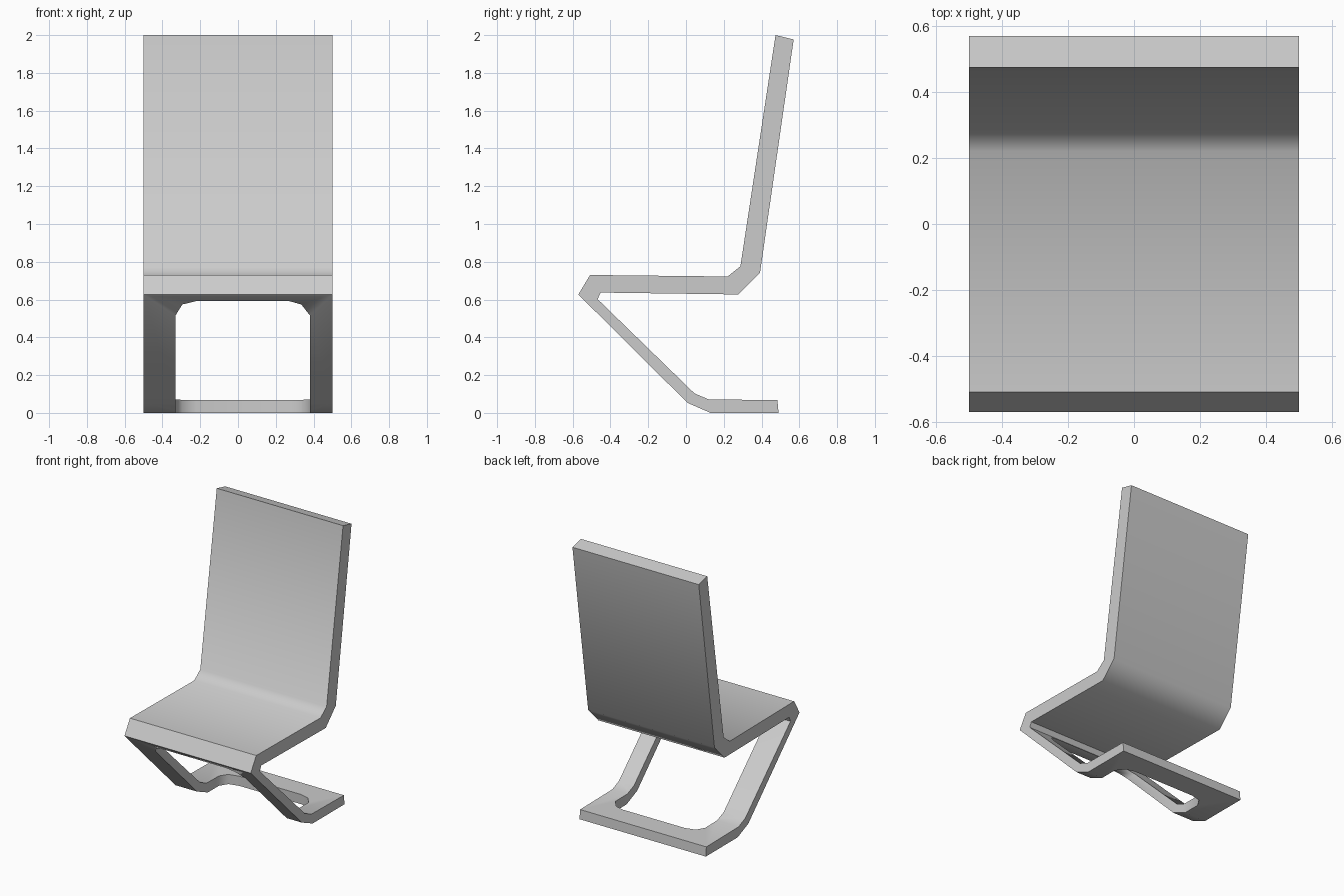
import bpy, bmesh
from math import radians

if "Cube" in bpy.data.objects:
    bpy.data.objects.remove(bpy.data.objects["Cube"])


def prism(name, points, place, start, end):
    """Extrude a 2D outline; place(a, b, t) maps it into space."""
    bm = bmesh.new()
    near = [bm.verts.new(place(a, b, start)) for a, b in points]
    far = [bm.verts.new(place(a, b, end)) for a, b in points]
    bm.faces.new(near)
    bm.faces.new(far[::-1])
    n = len(points)
    for i in range(n):
        j = (i + 1) % n
        bm.faces.new((near[j], near[i], far[i], far[j]))
    bmesh.ops.recalc_face_normals(bm, faces=bm.faces)
    mesh = bpy.data.meshes.new(name)
    bm.to_mesh(mesh)
    bm.free()
    obj = bpy.data.objects.new(name, mesh)
    bpy.context.collection.objects.link(obj)
    return obj


def slot(base, top):
    """Outline of the opening, with two-step rounded corners at its end."""
    return [(-0.33, base), (0.38, base), (0.38, top - 0.075), (0.335, top - 0.018),
            (0.27, top), (-0.22, top), (-0.295, top - 0.018), (-0.33, top - 0.075)]


# Chair: one folded sheet, side profile in (y, z)
profile = [
    (0.474, 2.0), (0.570, 1.977), (0.392, 0.743), (0.278, 0.627),
    (-0.452, 0.637), (-0.468, 0.602), (0.045, 0.103), (0.119, 0.072),
    (0.484, 0.067), (0.490, 0.0), (0.13, 0.0), (0.008, 0.053),
    (-0.570, 0.627), (-0.508, 0.73), (0.22, 0.722), (0.288, 0.776)]
chair = prism("folded_chair", profile, lambda a, b, t: (t, a, b), -0.5, 0.5)

# Opening through the sloping leg and the foot
leg_cut = prism("leg_cutter", slot(-0.1, 0.592), lambda a, b, t: (a, t, b), -1.0, 0.1)
foot_cut = prism("foot_cutter", slot(0.05, 0.33), lambda a, b, t: (a, b, t), -0.1, 0.3)

bpy.context.view_layer.objects.active = chair
chair.select_set(True)
for cutter in (leg_cut, foot_cut):
    cutter.hide_render = True
    mod = chair.modifiers.new("opening", 'BOOLEAN')
    mod.operation = 'DIFFERENCE'
    mod.solver = 'EXACT'
    mod.object = cutter
    bpy.ops.object.modifier_apply(modifier=mod.name)
    bpy.data.objects.remove(cutter)

bpy.ops.object.shade_smooth_by_angle(angle=radians(50))
